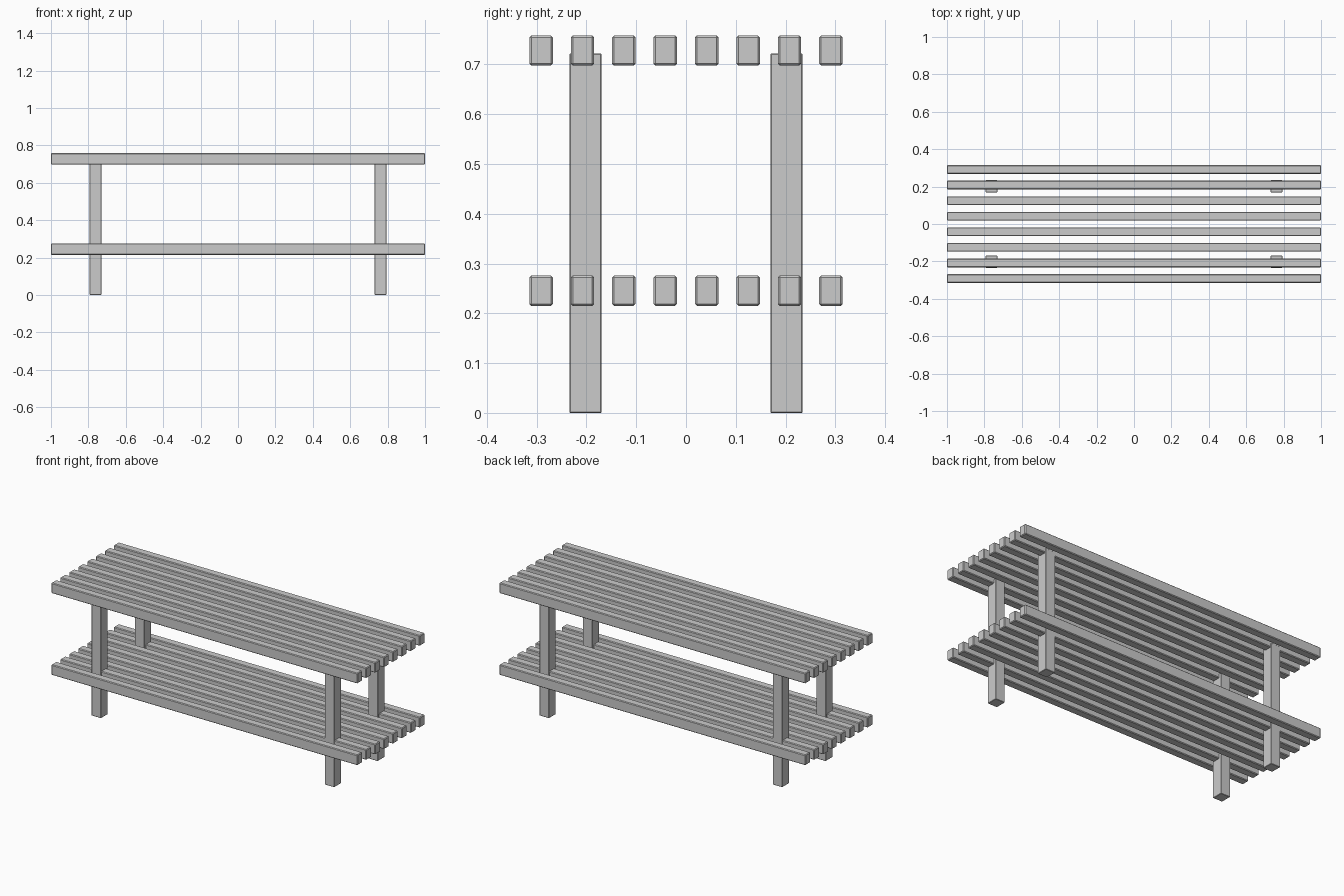
import bpy, bmesh

if "Cube" in bpy.data.objects:
    bpy.data.objects.remove(bpy.data.objects["Cube"])


def beam(name, center, size, bevel):
    """Box with small chamfered edges."""
    bm = bmesh.new()
    bmesh.ops.create_cube(bm, size=1)
    bmesh.ops.scale(bm, vec=size, verts=bm.verts)
    bmesh.ops.bevel(bm, geom=bm.edges[:], offset=bevel, segments=1,
                    affect='EDGES')
    mesh = bpy.data.meshes.new(name)
    bm.to_mesh(mesh)
    bm.free()
    obj = bpy.data.objects.new(name, mesh)
    obj.location = center
    bpy.context.collection.objects.link(obj)


# Two slatted shelves
SLATS, PITCH = 8, 0.0832
for level, z in (("lower", 0.2455), ("upper", 0.728)):
    for i in range(SLATS):
        y = (i - (SLATS - 1) / 2) * PITCH
        beam(f"{level}_slat_{i + 1}", (0, y, z), (2.0, 0.047, 0.061), 0.004)

# Four legs running through both shelves
for side, x in (("left", -0.762), ("right", 0.762)):
    for end, y in (("front", -0.202), ("back", 0.202)):
        beam(f"{end}_{side}_leg", (x, y, 0.361), (0.062, 0.065, 0.722), 0.002)
